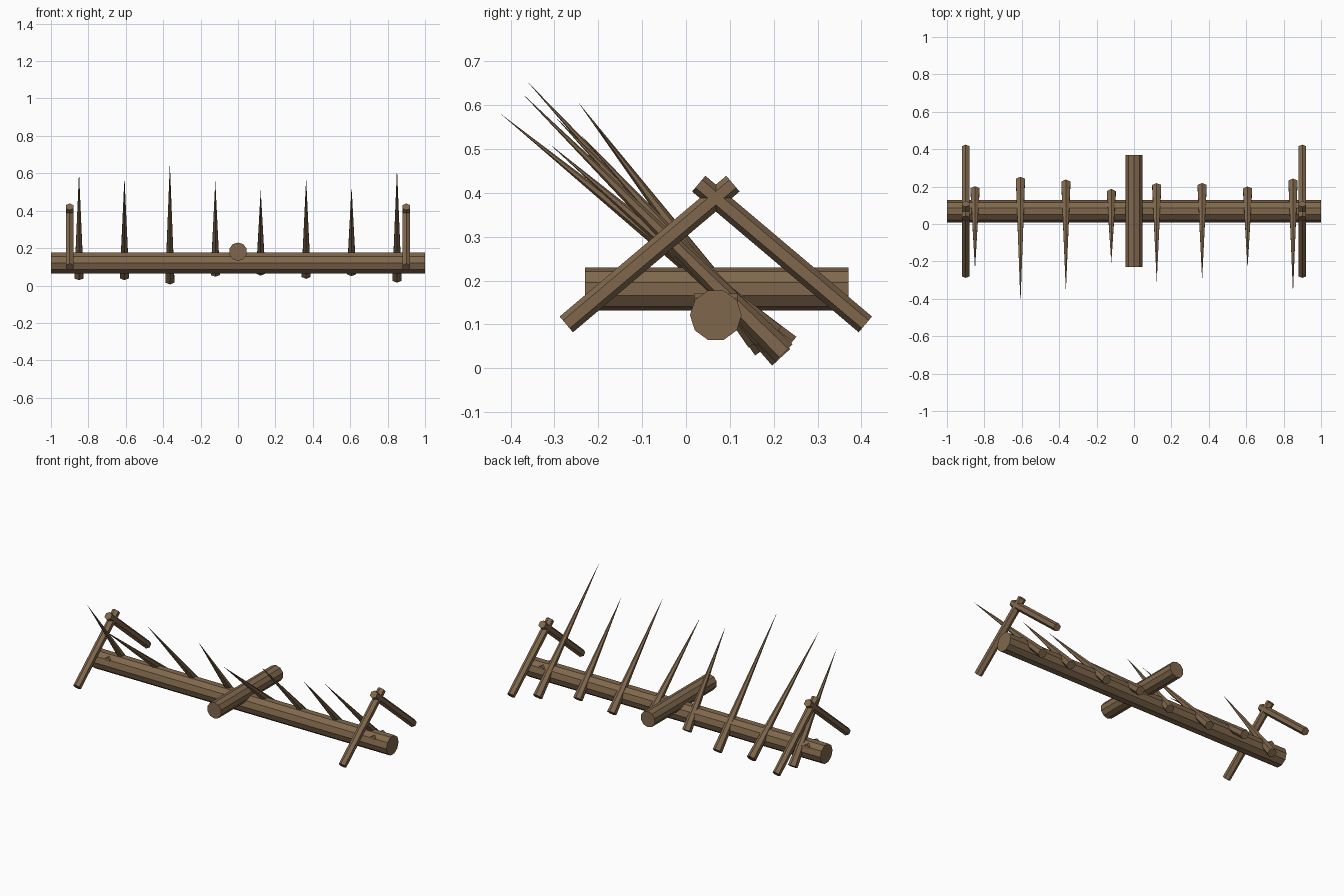
import bpy, bmesh
from mathutils import Vector, Matrix

cube = bpy.data.objects.get("Cube")
if cube:
    bpy.data.objects.remove(cube, do_unlink=True)

wood = bpy.data.materials.new("brown_wood")
wood.use_nodes = True
colour = (0.215, 0.137, 0.073, 1)
wood.diffuse_color = colour
bsdf = wood.node_tree.nodes["Principled BSDF"]
bsdf.inputs["Base Color"].default_value = colour
bsdf.inputs["Roughness"].default_value = 0.9


def pole(name, start, end, radius, sides, corner, tip_radius=None):
    """Faceted pole from start to end, with one corner edge facing 'corner'."""
    start, end = Vector(start), Vector(end)
    axis = (end - start).normalized()
    u = Vector(corner)
    u = (u - axis * u.dot(axis)).normalized()
    frame = Matrix((u, axis.cross(u), axis)).transposed().to_4x4()
    frame.translation = (start + end) / 2
    bm = bmesh.new()
    bmesh.ops.create_cone(bm, cap_ends=True, segments=sides, radius1=radius,
                          radius2=radius if tip_radius is None else tip_radius,
                          depth=(end - start).length)
    # put a corner exactly on the local x axis
    first = max(bm.verts, key=lambda v: v.co.to_2d().length).co
    bmesh.ops.rotate(bm, verts=bm.verts,
                     matrix=Matrix.Rotation(-Vector((1, 0)).angle_signed(first.to_2d()) * -1, 3, 'Z'))
    bmesh.ops.transform(bm, matrix=frame, verts=bm.verts)
    mesh = bpy.data.meshes.new(name)
    bm.to_mesh(mesh)
    bm.free()
    mesh.materials.append(wood)
    obj = bpy.data.objects.new(name, mesh)
    bpy.context.collection.objects.link(obj)
    return obj


# Long main beam and the short log lying across it
AXIS_Y = 0.068
pole("main_beam", (-1, AXIS_Y, 0.121), (1, AXIS_Y, 0.121), 0.059, 10, (0, 1, 0))
pole("cross_log", (0, -0.23, 0.181), (0, 0.37, 0.181), 0.049, 10, (0, 0, 1))

# Crossed legs and a small embedded peg at each end
for side, x in (("right", -0.9), ("left", 0.9)):
    for place, s in (("front", -1), ("back", 1)):
        pole(f"{side}_{place}_leg", (x, AXIS_Y + s * 0.341, 0.10),
             (x, AXIS_Y - s * 0.039, 0.421), 0.0235, 6, (0, 1, 1))
    pole(f"{side}_peg", (x, AXIS_Y - 0.05, 0.15), (x, AXIS_Y + 0.05, 0.15),
         0.02, 6, (0, 0, 1))

# Sharpened stakes: base y, base z, tip y, tip z
stakes = [
    (0.180, 0.046, -0.247, 0.608), (0.234, 0.050, -0.425, 0.582),
    (0.217, 0.025, -0.363, 0.655), (0.165, 0.064, -0.210, 0.560),
    (0.200, 0.074, -0.312, 0.512), (0.199, 0.055, -0.300, 0.575),
    (0.180, 0.069, -0.240, 0.532), (0.223, 0.035, -0.375, 0.628),
]
for i, (y0, z0, y1, z1) in enumerate(stakes):
    x = -0.85 + i * 1.7 / 7
    pole(f"stake_{i + 1}", (x, y0, z0), (x, y1, z1), 0.028, 6, (0, 1, 1), 0)
